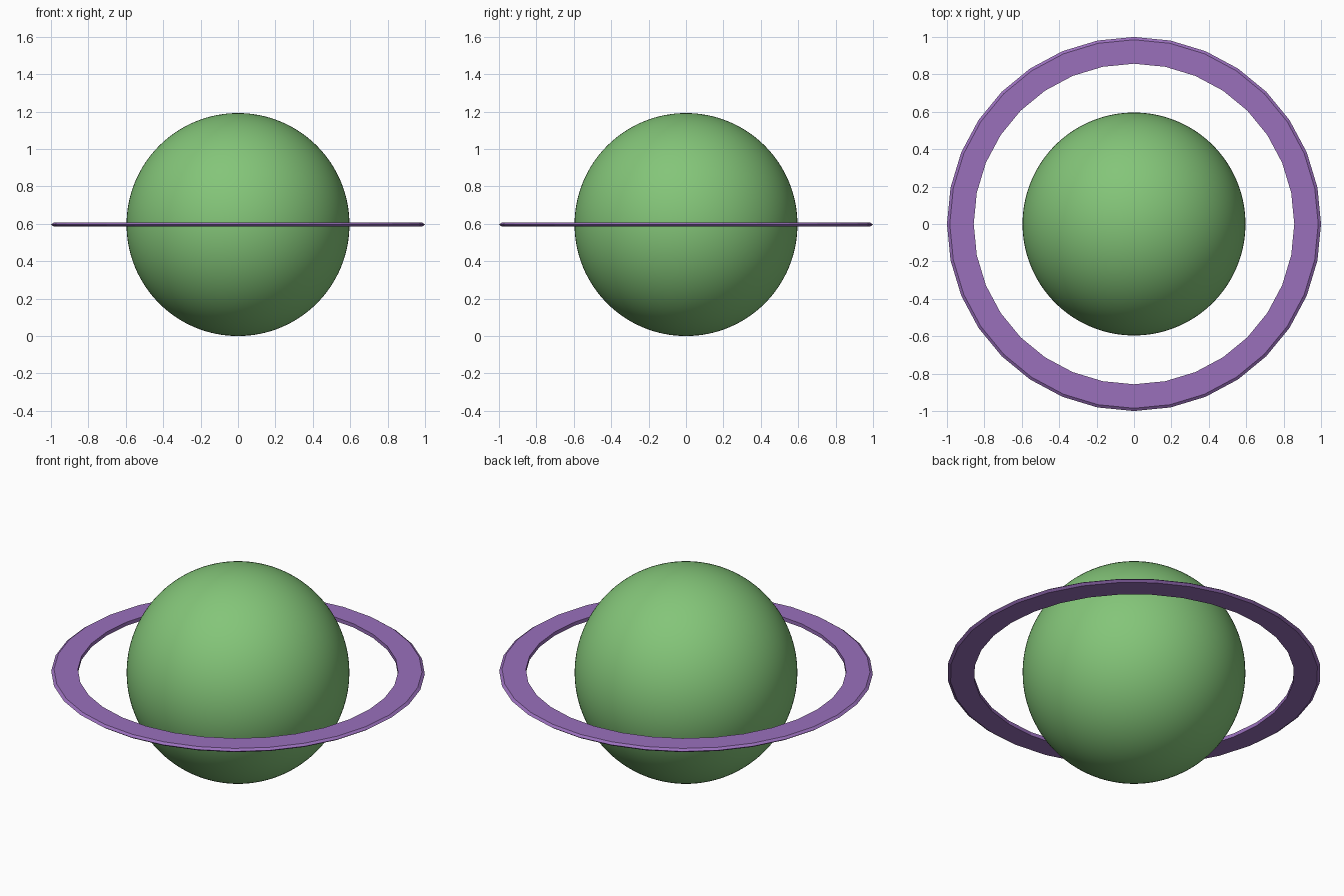
import bpy, bmesh, math

if "Cube" in bpy.data.objects:
    bpy.data.objects.remove(bpy.data.objects["Cube"])

R = 0.596          # globe radius, also the height of its centre
SIDES = 32         # ring facets


def material(name, rgb):
    m = bpy.data.materials.new(name)
    m.diffuse_color = (*rgb, 1)
    m.use_nodes = True
    m.node_tree.nodes["Principled BSDF"].inputs["Base Color"].default_value = m.diffuse_color
    return m


# Smooth globe
bpy.ops.mesh.primitive_uv_sphere_add(segments=128, ring_count=64, radius=R, location=(0, 0, R))
globe = bpy.context.object
globe.name = "globe"
bpy.ops.object.shade_smooth()
globe.data.materials.append(material("green", (0.23, 0.56, 0.19)))

# Flat faceted ring: profile (radius, height) with a pointed outer rim, lathed around z
profile = [(0.857, -0.011), (0.985, -0.011), (1.0, 0.0), (0.985, 0.011), (0.857, 0.011)]
bm = bmesh.new()
loops = []
for i in range(SIDES):
    a = 2 * math.pi * i / SIDES
    loops.append([bm.verts.new((r * math.cos(a), r * math.sin(a), z)) for r, z in profile])
n = len(profile)
for i in range(SIDES):
    p, q = loops[i], loops[(i + 1) % SIDES]
    for j in range(n):
        k = (j + 1) % n
        bm.faces.new((p[j], q[j], q[k], p[k]))
bmesh.ops.recalc_face_normals(bm, faces=bm.faces)
mesh = bpy.data.meshes.new("ring")
bm.to_mesh(mesh)
bm.free()
ring = bpy.data.objects.new("ring", mesh)
ring.location.z = R
bpy.context.collection.objects.link(ring)
mesh.materials.append(material("purple", (0.32, 0.16, 0.5)))
